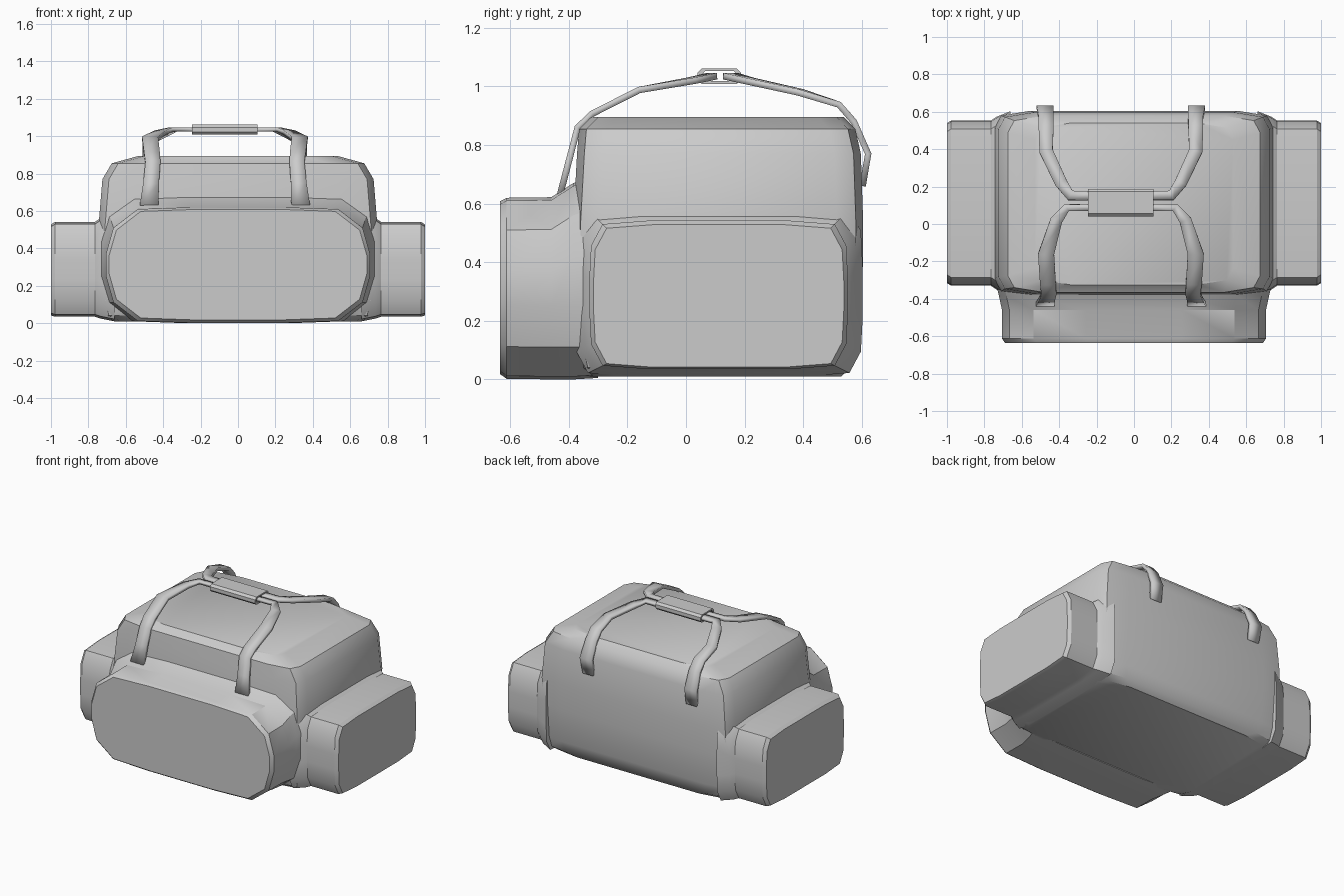
import bpy, bmesh, math

if "Cube" in bpy.data.objects:
    bpy.data.objects.remove(bpy.data.objects["Cube"])


def finish(name, bm, angle=32):
    bmesh.ops.recalc_face_normals(bm, faces=bm.faces)
    me = bpy.data.meshes.new(name)
    bm.to_mesh(me)
    bm.free()
    me.shade_smooth()
    me.set_sharp_from_angle(angle=math.radians(angle))
    ob = bpy.data.objects.new(name, me)
    bpy.context.collection.objects.link(ob)
    return ob


def loft(name, rings, closed=False, angle=32):
    """Skin a stack of point rings; cap both ends, or close the stack on itself."""
    bm = bmesh.new()
    rows = [[bm.verts.new(p) for p in r] for r in rings]
    pairs = list(zip(rows, rows[1:])) + ([(rows[-1], rows[0])] if closed else [])
    for a, b in pairs:
        for i in range(len(a)):
            j = (i + 1) % len(a)
            bm.faces.new((a[i], a[j], b[j], b[i]))
    if not closed:
        bm.faces.new(rows[0])
        bm.faces.new(rows[-1])
    return finish(name, bm, angle)


def outline(u0, u1, v0, v1, corner):
    """Rectangle whose corners are replaced by inset points (du, dv)."""
    c, r = corner, corner[::-1]
    return ([(u1 - a, v0 + b) for a, b in r] + [(u1 - a, v1 - b) for a, b in c] +
            [(u0 + a, v1 - b) for a, b in r] + [(u0 + a, v0 + b) for a, b in c])


# main body: stacked plan outlines (z, half width, front y, back y)
plan_corner = [(0, .09), (.035, .025), (.19, 0)]
body = [(.01, .66, -.33, .53), (.04, .725, -.36, .56), (.12, .745, -.38, .585),
        (.35, .745, -.385, .603), (.53, .745, -.385, .605), (.77, .725, -.372, .597),
        (.855, .675, -.365, .578), (.895, .53, -.325, .54)]
loft("bag_body", [[(x, y, z) for x, y in outline(-h, h, y0, y1, plan_corner)]
                  for z, h, y0, y1 in body])

# front pocket: octagonal outlines flaring into the body (y, half width, bottom, top)
front_corner = [(0, .25), (.04, .11), (.17, .01), (.45, 0)]
front = [(-.635, .69, .018, .608), (-.612, .706, .002, .62), (-.46, .706, 0, .622),
         (-.385, .722, 0, .67), (-.30, .742, .005, .70)]
loft("front_pocket", [[(x, y, z) for x, z in outline(-h, h, z0, z1, front_corner)]
                      for y, h, z0, z1 in front])

# side pockets (x, outward growth of the outline)
side_corner = [(0, .2), (.006, .085), (.045, .012), (.2, 0)]
for s, label in ((1, "right"), (-1, "left")):
    rings = [[(s * x, y, z) for y, z in
              outline(-.33 - g, .553 + g, .035 - g * .5, .542 + g, side_corner)]
             for x, g in ((.66, .05), (.735, .02), (.765, 0), (.978, 0), (1.0, -.014))]
    loft("side_pocket_" + label, rings)


# carry straps: half path (offset, y, z, half-width vector), mirrored about x = MID
MID = -.07


def strap(name, half):
    def edge(s, p, k):
        d, y, z, wd, wy = p
        return (MID + s * (d + k * wd), y + k * wy, z)
    path = [(-1, p) for p in half] + [(1, p) for p in half[::-1]]
    bm = bmesh.new()
    rows = [[bm.verts.new(edge(s, p, k)) for k in (1, -1)] for s, p in path]
    for a, b in zip(rows, rows[1:]):
        bm.faces.new((a[0], a[1], b[1], b[0]))
    ob = finish(name, bm)
    m = ob.modifiers.new("thickness", "SOLIDIFY")
    m.thickness = .022
    m.offset = 0


strap("front_strap", [
    (.405, -.43, .63, .05, 0), (.395, -.40, .745, .042, 0), (.385, -.37, .86, .04, 0),
    (.39, -.32, .907, .042, 0), (.40, -.16, .988, .043, 0), (.345, .02, 1.02, .03, .012),
    (.29, .088, 1.035, .012, .018), (.15, .088, 1.035, 0, .018)])
strap("back_strap", [
    (.40, .603, .66, .04, 0), (.405, .622, .77, .045, 0), (.40, .573, .88, .04, 0),
    (.40, .522, .938, .04, 0), (.40, .39, .98, .035, -.008), (.32, .22, 1.018, .03, -.014),
    (.27, .152, 1.035, .012, -.025), (.15, .152, 1.035, 0, -.025)])

# handle wrap: open tube around both straps
wrap_corner = [(0, .015), (.015, 0)]
tube = []
for x, g in ((-.175, 0), (.175, 0), (.175, .01), (-.175, .01)):
    tube.append([(MID + x, y, z) for y, z in
                 outline(.04 + g, .188 - g, 1.008 + g, 1.062 - g, wrap_corner)])
loft("handle_wrap", tube, closed=True)
